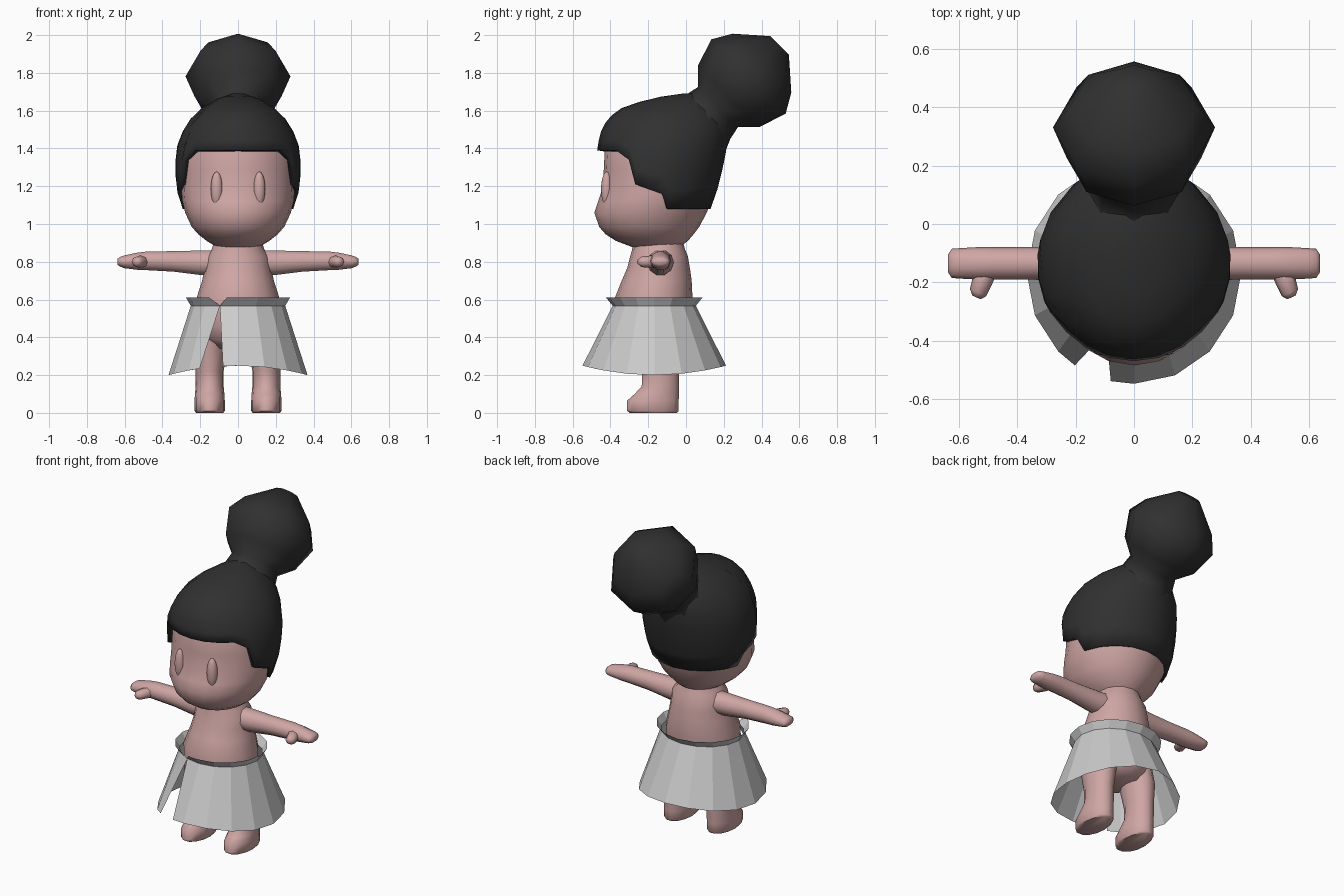
import bpy, math
from mathutils import Vector as V

if "Cube" in bpy.data.objects:
    bpy.data.objects.remove(bpy.data.objects["Cube"])


def material(name, rgb):
    m = bpy.data.materials.new(name)
    m.diffuse_color = (*rgb, 1)
    m.use_nodes = True
    m.node_tree.nodes["Principled BSDF"].inputs["Base Color"].default_value = m.diffuse_color
    return m


SKIN = material("skin", (0.62, 0.38, 0.37))
HAIR = material("hair", (0.03, 0.03, 0.03))


def make(name, verts, faces, mat=None, angle=None):
    me = bpy.data.meshes.new(name)
    me.from_pydata([tuple(v) for v in verts], [], faces)
    ob = bpy.data.objects.new(name, me)
    bpy.context.collection.objects.link(ob)
    if mat:
        me.materials.append(mat)
    bpy.ops.object.select_all(action='DESELECT')
    ob.select_set(True)
    bpy.context.view_layer.objects.active = ob
    bpy.ops.object.mode_set(mode='EDIT')
    bpy.ops.mesh.select_all(action='SELECT')
    bpy.ops.mesh.normals_make_consistent(inside=False)
    bpy.ops.object.mode_set(mode='OBJECT')
    if angle:
        bpy.ops.object.shade_smooth_by_angle(angle=math.radians(angle))
    return ob


def ring(c, u, v, n):
    c, u, v = V(c), V(u), V(v)
    return [c + u * math.cos(2 * math.pi * i / n) + v * math.sin(2 * math.pi * i / n) for i in range(n)]


def loft(name, rings, mat, angle=60):
    n = len(rings[0])
    faces = [(r * n + i, r * n + (i + 1) % n, (r + 1) * n + (i + 1) % n, (r + 1) * n + i)
             for r in range(len(rings) - 1) for i in range(n)]
    faces += [tuple(range(n)), tuple(range((len(rings) - 1) * n, len(rings) * n))]
    return make(name, [p for r in rings for p in r], faces, mat, angle)


def upright(name, rows, mat, n, angle=60):
    """Loft of level ovals: (z, centre x, half width, front y, back y)."""
    return loft(name, [ring((cx, (a + b) / 2, z), (rx, 0, 0), (0, (b - a) / 2, 0), n)
                       for z, cx, rx, a, b in rows], mat, angle)


def interp(table, t):
    for a, b in zip(table, table[1:]):
        if t <= b[0]:
            k = max(0, (t - a[0]) / (b[0] - a[0]))
            return [p + (q - p) * k for p, q in zip(a[1:], b[1:])]
    return list(table[-1][1:])


# Head, widest at the cheeks with the muzzle pushed forward
upright("head", [(.865, 0, .08, -.25, -.05), (.88, 0, .115, -.29, -.03), (.91, 0, .165, -.37, .01),
                 (.945, 0, .21, -.425, .04), (.985, 0, .245, -.46, .07), (1.06, 0, .28, -.485, .11),
                 (1.12, 0, .295, -.465, .13), (1.18, 0, .30, -.445, .14), (1.29, 0, .30, -.435, .16),
                 (1.4, 0, .295, -.43, .17), (1.5, 0, .25, -.39, .16), (1.58, 0, .16, -.28, .1)], SKIN, 20)

# Torso and neck
upright("torso", [(.34, 0, .12, -.29, -.04), (.39, 0, .19, -.34, 0), (.46, 0, .22, -.37, .02),
                  (.6, 0, .222, -.38, .035), (.7, 0, .19, -.34, .03), (.77, 0, .175, -.31, .02),
                  (.83, 0, .165, -.295, .01), (.865, 0, .14, -.285, -.005), (.92, 0, .12, -.28, -.02)], SKIN, 16)

for s, side in ((1, "left"), (-1, "right")):
    # Leg with foot
    upright(side + "_leg", [(0, s * .15, .072, -.3, -.045), (.01, s * .15, .08, -.315, -.035),
                            (.065, s * .15, .08, -.315, -.035), (.1, s * .15, .078, -.275, -.035),
                            (.14, s * .15, .074, -.237, -.035), (.22, s * .15, .074, -.235, -.035),
                            (.35, s * .145, .09, -.26, -.025), (.46, s * .125, .09, -.28, -.03)], SKIN, 14, 50)
    # Arm with mitten hand: x, centre z, half depth, half height
    loft(side + "_arm", [ring((s * x, -.135, z), (0, d, 0), (0, 0, h), 10) for x, z, d, h in
                         [(.1, .795, .075, .07), (.2, .795, .065, .068), (.34, .802, .056, .057),
                          (.48, .805, .056, .052), (.53, .803, .056, .048), (.6, .80, .052, .036),
                          (.625, .80, .05, .027), (.638, .80, .03, .016)]], SKIN)
    # Thumb
    loft(side + "_thumb", [ring((s * x, y, .80), (s * r, r * .45, 0), (0, 0, r), 8) for x, y, r in
                           [(.5, -.15, .032), (.52, -.195, .032), (.535, -.235, .028), (.54, -.252, .014)]], SKIN)
    # Eye
    bpy.ops.mesh.primitive_uv_sphere_add(segments=16, ring_count=10, location=(s * .113, -.42, 1.185))
    eye = bpy.context.object
    eye.name = side + "_eye"
    eye.scale = (.032, .03, .092)
    eye.rotation_euler.z = s * .2
    eye.data.materials.append(SKIN)
    bpy.ops.object.shade_smooth()

# Hair cap: oval section by height, with a stepped hairline by angle from the front
section = [(1.08, .30, -.46, .13), (1.2, .33, -.47, .172), (1.32, .333, -.472, .2), (1.4, .328, -.47, .215),
           (1.48, .30, -.455, .225), (1.56, .25, -.415, .215), (1.625, .18, -.325, .17),
           (1.67, .10, -.16, .12), (1.69, .03, -.02, .06)]
hairline = [(0, 1.39), (45, 1.39), (60, 1.34), (68, 1.21), (95, 1.16), (103, 1.08), (180, 1.08)]
half = [0, 15, 30, 45, 60, 68, 82, 95, 103, 120, 140, 160, 180]
angles = half + [-a for a in half[-2:0:-1]]
levels = 9
verts, faces, n = [], [], len(angles)
for k in range(levels):
    for a in angles:
        low = interp(hairline, abs(a))[0]
        t = k / (levels - 1)
        z = low + (1.69 - low) * (1 - (1 - t) ** 1.4)
        rx, f, b = interp(section, z)
        r = math.radians(a)
        verts.append((rx * math.sin(r), (f + b) / 2 - (b - f) / 2 * math.cos(r), z))
faces = [(k * n + i, k * n + (i + 1) % n, (k + 1) * n + (i + 1) % n, (k + 1) * n + i)
         for k in range(levels - 1) for i in range(n)] + [tuple(range((levels - 1) * n, levels * n))]
cap = make("hair_cap", verts, faces, HAIR, 60)
solid = cap.modifiers.new("thickness", 'SOLIDIFY')
solid.thickness = .03

# Hair bun, turned around an axis tilted back 45 degrees
q = math.sqrt(.5)
loft("hair_bun", [ring((0, .31 + d * q, 1.76 + d * q), (r, 0, 0), (0, r * q, -r * q), 8) for d, r in
                  [(-.4, .22), (-.27, .165), (-.2, .15), (-.12, .23), (.03, .278), (.13, .22), (.262, .07)]], HAIR)

# Skirt: open sheet with a slit whose edges meet at the waist
verts = []
cols = 16
for i in range(cols + 1):
    a0 = -22.5 + 22.5 * i
    a1 = a0 + (10 if i == 0 else -11 if i == cols else 0)
    for r, ry, z, a in ((.275, .255, .61, a1), (.25, .22, .567, a0), (.368, .38, None, a1)):
        t = math.radians(a)
        if z is None:
            z = .2 + .05 * math.cos(t) ** 2
        verts.append((r * math.sin(t), -.168 - ry * math.cos(t), z))
make("skirt", verts, [(3 * i + j, 3 * i + 3 + j, 3 * i + 4 + j, 3 * i + 1 + j)
                      for i in range(cols) for j in (0, 1)])
